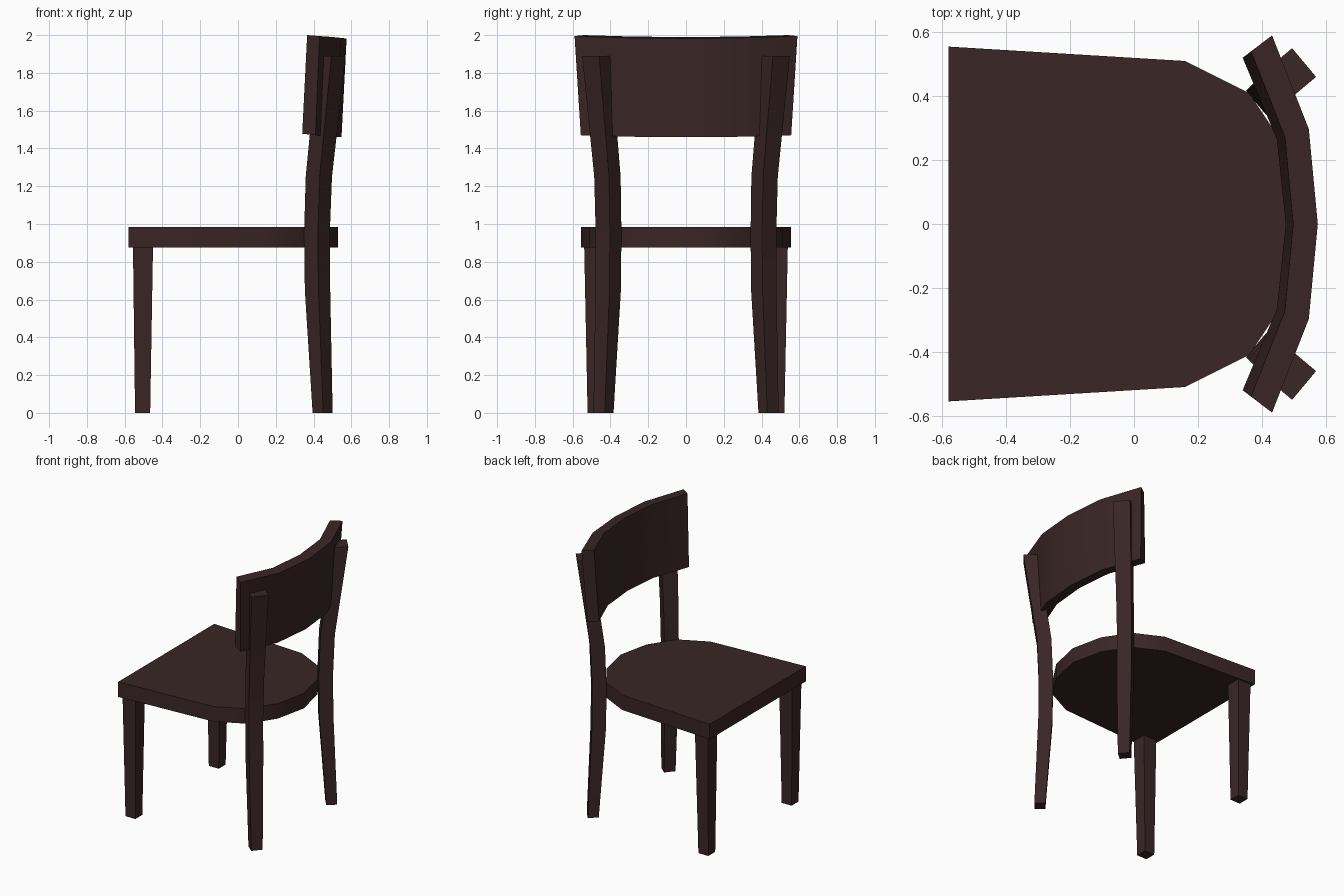
import bpy, bmesh, math

if "Cube" in bpy.data.objects:
    bpy.data.objects.remove(bpy.data.objects["Cube"])

wood = bpy.data.materials.new("dark brown wood")
wood.diffuse_color = (0.042, 0.019, 0.019, 1)
wood.use_nodes = True
wood.node_tree.nodes["Principled BSDF"].inputs["Base Color"].default_value = wood.diffuse_color


def loft(name, rings, smooth=False):
    """Skin a stack of equal-length rings and cap both ends."""
    bm = bmesh.new()
    rows = [[bm.verts.new(p) for p in ring] for ring in rings]
    n = len(rows[0])
    for a, b in zip(rows, rows[1:]):
        for i in range(n):
            j = (i + 1) % n
            bm.faces.new((a[i], a[j], b[j], b[i]))
    bm.faces.new(rows[0][::-1])
    bm.faces.new(rows[-1])
    bmesh.ops.recalc_face_normals(bm, faces=bm.faces)
    mesh = bpy.data.meshes.new(name)
    bm.to_mesh(mesh)
    bm.free()
    mesh.materials.append(wood)
    ob = bpy.data.objects.new(name, mesh)
    bpy.context.collection.objects.link(ob)
    if smooth:
        bpy.ops.object.select_all(action='DESELECT')
        ob.select_set(True)
        bpy.context.view_layer.objects.active = ob
        bpy.ops.object.shade_smooth_by_angle(angle=math.radians(30))
    return ob


def rect(cx, cy, z, depth, width, angle=0.0):
    """Rectangular section turned about z."""
    c, s = math.cos(angle), math.sin(angle)
    pts = []
    for u, v in ((-1, -1), (1, -1), (1, 1), (-1, 1)):
        a, b = u * depth / 2, v * width / 2
        pts.append((cx + a * c - b * s, cy + a * s + b * c, z))
    return pts


# Seat: straight front, rounded faceted rear
half = [(-0.58, 0.555), (0.16, 0.51), (0.36, 0.41), (0.48, 0.23)]
outline = half + [(0.53, 0)] + [(x, -y) for x, y in reversed(half)]
loft("seat", [[(x, y, z) for x, y in outline] for z in (0.875, 0.985)], True)

for side, label in ((1, "left"), (-1, "right")):
    # Front legs taper towards the floor
    loft("front_leg_" + label, [rect(-0.505, side * 0.481, 0, 0.08, 0.08),
                                rect(-0.503, side * 0.486, 0.88, 0.106, 0.106)])
    # Rear legs: bent posts turned to follow the curved back
    stations = [(0.448, 0.437, 0, 0.073, 0.078),
                (0.421, 0.412, 0.65, 0.094, 0.097),
                (0.418, 0.410, 0.95, 0.095, 0.098),
                (0.428, 0.416, 1.25, 0.096, 0.102),
                (0.495, 0.474, 1.89, 0.097, 0.117)]
    loft("rear_leg_" + label,
         [rect(x, side * y, z, d, w, side * math.radians(40))
          for x, y, z, d, w in stations], True)

# Backrest: curved panel, leaning back; each section runs
# front bottom, back bottom, back top, front top as (x, y, z)
sections = [
    [(0.475, 0, 1.465), (0.548, 0, 1.46), (0.575, 0, 1.982), (0.498, 0, 1.99)],
    [(0.447, 0.265, 1.468), (0.52, 0.285, 1.462), (0.547, 0.297, 1.985), (0.472, 0.272, 1.992)],
    [(0.34, 0.52, 1.478), (0.41, 0.557, 1.47), (0.432, 0.59, 1.995), (0.366, 0.54, 2.0)],
]
mirrored = [[(x, -y, z) for x, y, z in s] for s in reversed(sections[1:])]
loft("backrest", mirrored + sections, True)
